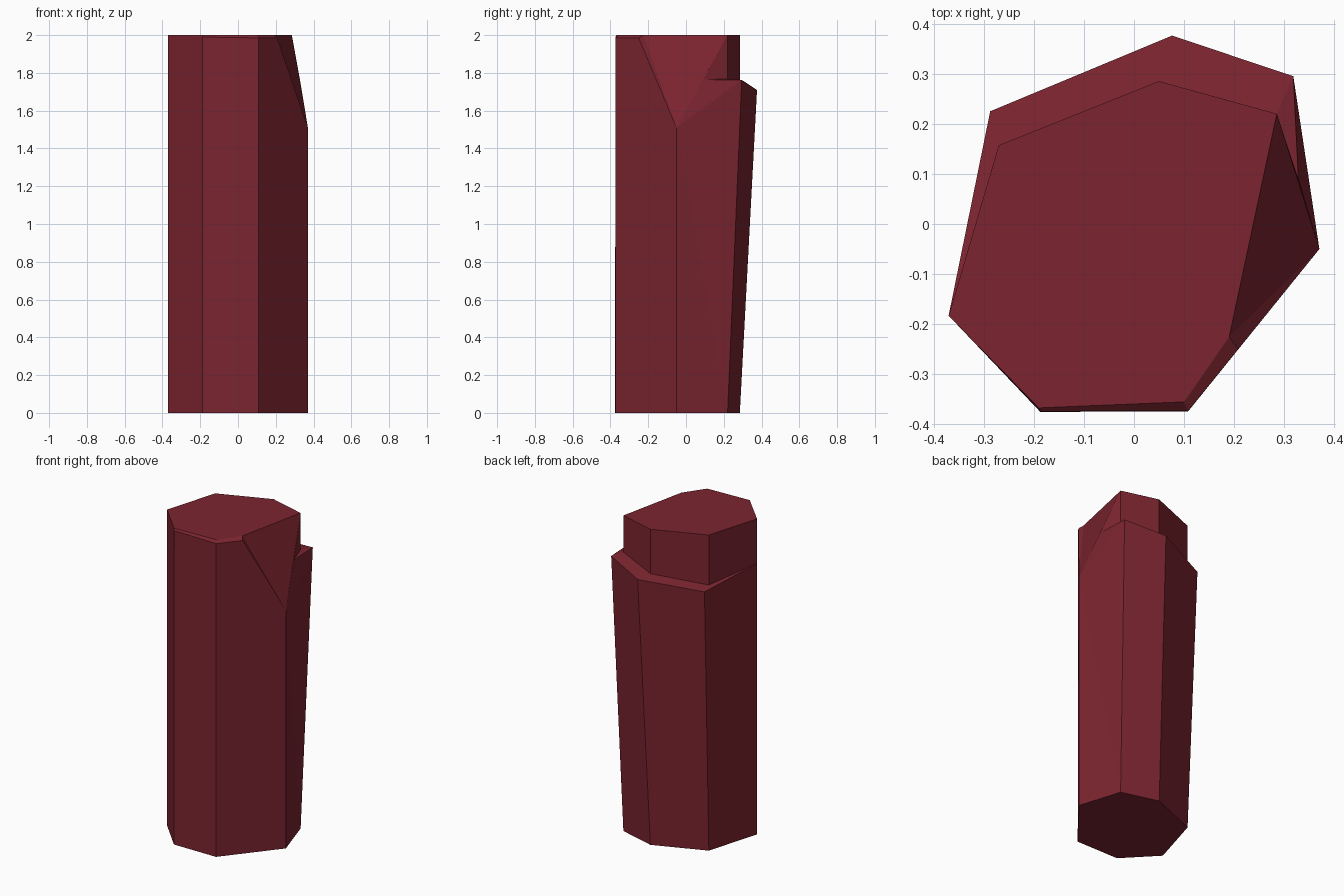
import bpy, bmesh

if "Cube" in bpy.data.objects:
    bpy.data.objects.remove(bpy.data.objects["Cube"])

# One flat colour
mat = bpy.data.materials.new("dark red stone")
mat.diffuse_color = (0.2, 0.018, 0.029, 1)
mat.use_nodes = True
mat.node_tree.nodes["Principled BSDF"].inputs["Base Color"].default_value = mat.diffuse_color

# Seven-sided core outline, counter-clockwise seen from above
core = {"A": (0.05, 0.285), "B": (0.285, 0.22), "C": (0.37, -0.05),
        "D": (0.108, -0.374), "E": (-0.187, -0.375), "F": (-0.37, -0.183),
        "G": (-0.27, 0.157)}
# Back corners of the outward-leaning slab
slab = {"A": (0.076, 0.376), "B": (0.318, 0.295), "G": (-0.287, 0.225)}


def ledge_z(x, y):
    """Height of the sloping step at the back."""
    return 1.753 + 0.17 * x - 0.15 * y


bm = bmesh.new()
v = {}


def point(name, x, y, z):
    v[name] = bm.verts.new((x, y, z))


# Base ring, step points and top corners
for n, (x, y) in core.items():
    point(n + "0", x, y, 0)
for n in "ABFG":
    x, y = core[n]
    point(n + "1", x, y, ledge_z(x, y))
    point(n + "3", x, y, 2)
for n, (x, y) in slab.items():
    point(n + "2", x, y, ledge_z(x, y))
point("C1", 0.37, -0.05, 1.51)          # tip of the chipped corner
point("Q1", 0.328, 0.09, 1.764)         # step meets the chip
point("P1", 0.208, -0.25, 1.985)        # worn front rim, lower edge
point("D1", 0.108, -0.373, 1.985)
point("E1", -0.187, -0.374, 1.99)
point("P3", 0.19, -0.225, 2)            # worn front rim, upper edge
point("D3", 0.1, -0.355, 2)
point("E3", -0.19, -0.367, 2)

faces = [
    "G0 F0 E0 D0 C0 B0 A0", "A3 G3 F3 E3 D3 P3 B3",        # base, top
    "A0 B0 B2 A2", "G0 A0 A2 G2", "F0 G0 G2 F1",           # leaning back walls
    "B0 C0 C1", "B0 C1 B2", "C1 Q1 B2",                    # right wall
    "A1 A2 B2 B1", "G1 G2 A2 A1", "F1 G2 G1", "B1 B2 Q1",  # step
    "B1 A1 A3 B3", "A1 G1 G3 A3", "G1 F1 F3 G3", "Q1 B1 B3",  # upper back walls
    "C1 P1 P3", "C1 P3 B3", "C1 B3 Q1",                    # chipped corner
    "C0 D0 D1 P1 C1", "D0 E0 E1 D1", "E0 F0 F1 F3 E1",     # front walls
    "P1 D1 D3 P3", "D1 E1 E3 D3", "E1 F3 E3",              # worn front rim
]
for f in faces:
    bm.faces.new([v[n] for n in f.split()])
bmesh.ops.recalc_face_normals(bm, faces=bm.faces[:])

mesh = bpy.data.meshes.new("stone_column")
bm.to_mesh(mesh)
bm.free()
mesh.materials.append(mat)
column = bpy.data.objects.new("stone_column", mesh)
bpy.context.collection.objects.link(column)
